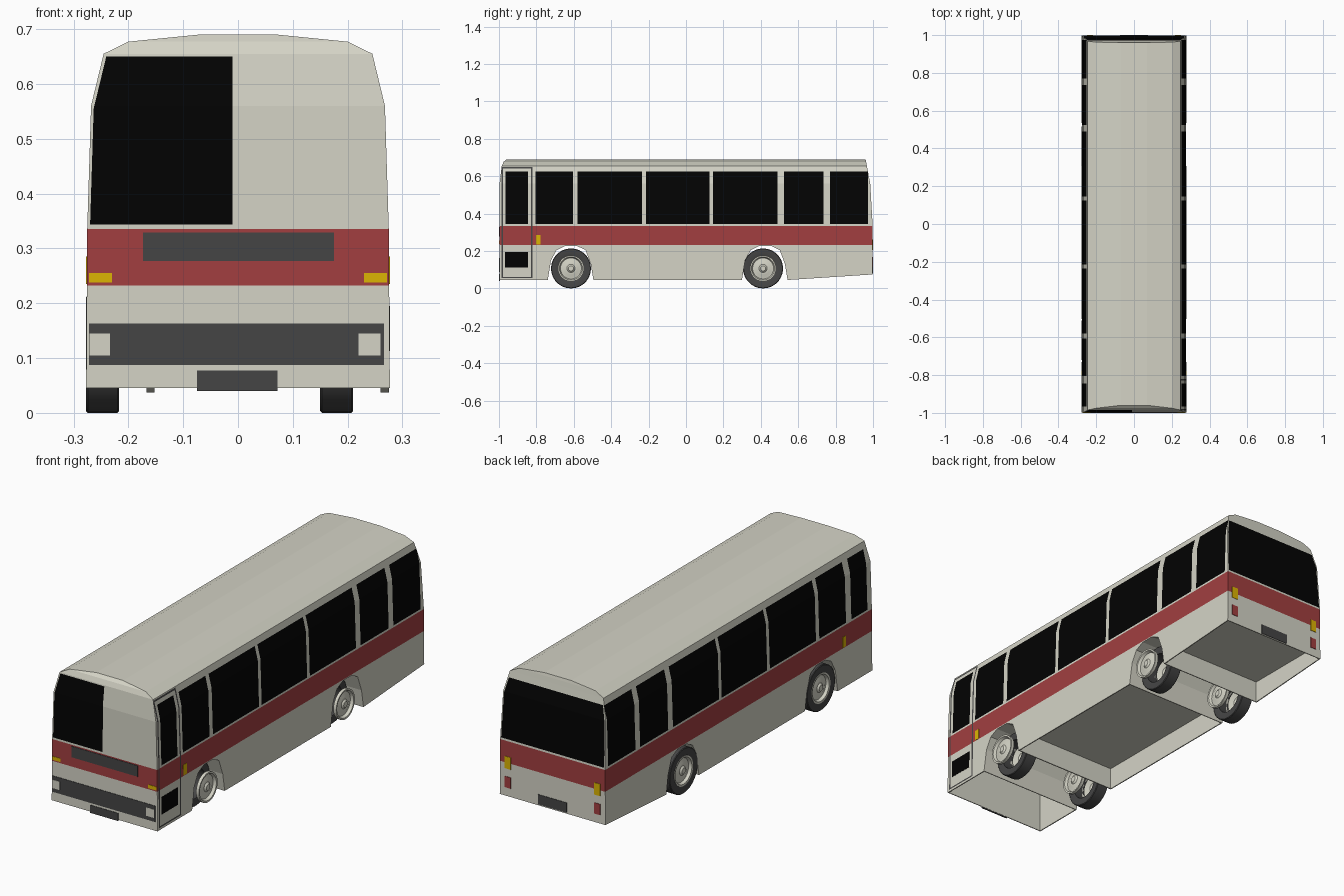
import bpy, bmesh, math
from mathutils import Matrix, Vector

cube = bpy.data.objects.get("Cube")
if cube:
    bpy.data.objects.remove(cube)


def material(name, r, g, b):
    m = bpy.data.materials.new(name)
    m.use_nodes = True
    m.diffuse_color = (r, g, b, 1)
    m.node_tree.nodes["Principled BSDF"].inputs["Base Color"].default_value = (r, g, b, 1)
    return m


PAINT = material("pale_grey_paint", 0.66, 0.655, 0.565)
RED = material("dull_red", 0.36, 0.049, 0.051)
GLASS = material("black_glass", 0.0008, 0.0008, 0.0008)
DARK = material("dark_grey", 0.06, 0.06, 0.06)
AMBER = material("amber", 0.72, 0.46, 0.001)


def make(name, bm, *mats):
    bmesh.ops.recalc_face_normals(bm, faces=bm.faces)
    mesh = bpy.data.meshes.new(name)
    bm.to_mesh(mesh)
    bm.free()
    for m in mats:
        mesh.materials.append(m)
    ob = bpy.data.objects.new(name, mesh)
    bpy.context.collection.objects.link(ob)
    return ob


def box(name, mat, xs, ys, zs):
    size = [b - a for a, b in (xs, ys, zs)]
    mid = [(a + b) / 2 for a, b in (xs, ys, zs)]
    bm = bmesh.new()
    bmesh.ops.create_cube(bm, size=1, matrix=Matrix.Translation(mid) @ Matrix.Diagonal((*size, 1)))
    return make(name, bm, mat)


def prism(name, outline, half_width):
    """Side outline (y, z) extruded across the vehicle."""
    bm = bmesh.new()
    face = bm.faces.new([bm.verts.new((-half_width, y, z)) for y, z in outline])
    out = bmesh.ops.extrude_face_region(bm, geom=[face])
    bmesh.ops.translate(bm, vec=(2 * half_width, 0, 0),
                        verts=[v for v in out["geom"] if isinstance(v, bmesh.types.BMVert)])
    return make(name, bm, PAINT)


# Body shell: half width, height, front y, rear y at each level
LEVELS = [(0.277, 0.045, -0.998, 0.998), (0.275, 0.335, -0.998, 0.998),
          (0.268, 0.56, -0.997, 0.985), (0.245, 0.655, -0.985, 0.967),
          (0.2, 0.677, -0.975, 0.963), (0.07, 0.69, -0.96, 0.96)]
bm = bmesh.new()
rings = [[bm.verts.new(p) for p in ((x, f, z), (x, r, z), (-x, r, z), (-x, f, z))]
         for x, z, f, r in LEVELS]
for low, high in zip(rings, rings[1:]):
    for i in range(4):
        j = (i + 1) % 4
        bm.faces.new((low[i], low[j], high[j], high[i]))
bm.faces.new(rings[0])
bm.faces.new(rings[-1])
bmesh.ops.recalc_face_normals(bm, faces=bm.faces)

# Cut lines for the band, the windows, the screen pillars and the door trim
WINDOWS = [(-0.965, -0.845), (-0.805, -0.605), (-0.58, -0.235), (-0.215, 0.125),
           (0.145, 0.49), (0.525, 0.735), (0.77, 0.974)]
TRIM = [(-0.987, -0.979), (-0.828, -0.82)]
PILLARS = [(0.270, 0.335, 0.031), (0.262, 0.56, 0.242)]  # x, z, inward lean
cuts = [((0, 0, z), (0, 0, 1)) for z in (0.055, 0.062, 0.232, 0.335, 0.344, 0.625, 0.642, 0.65)]
cuts += [((0, y, 0), (0, 1, 0)) for pair in WINDOWS + TRIM for y in pair]
cuts += [((s * x, 0, z), (s, 0, lean)) for x, z, lean in PILLARS for s in (1, -1)]
cuts.append(((-0.01, 0, 0), (1, 0, 0)))
for point, normal in cuts:
    bmesh.ops.bisect_plane(bm, geom=bm.verts[:] + bm.edges[:] + bm.faces[:],
                           plane_co=point, plane_no=normal, dist=1e-5)


def within(v, spans):
    return any(a < v < b for a, b in spans)


def paint_index(face):
    c, n = face.calc_center_median(), face.normal
    if n.x > 0.7 and 0.055 < c.z < 0.65:
        bars = within(c.y, TRIM)
        rails = within(c.y, [(-0.987, -0.82)]) and (c.z < 0.062 or c.z > 0.642)
        if bars or rails:
            return 3
    if 0.232 < c.z < 0.335:
        return 1
    inside = all(abs(c.x) < x - lean * (c.z - z) for x, z, lean in PILLARS)
    side = abs(n.x) > 0.7 and 0.344 < c.z < 0.625 and within(c.y, WINDOWS)
    rear = n.y > 0.7 and 0.344 < c.z < 0.625 and inside
    screen = n.y < -0.7 and c.x < -0.01 and 0.344 < c.z < 0.65 and inside
    return 2 if side or rear or screen else 0


for f in bm.faces:
    f.material_index = paint_index(f)
body = make("body", bm, PAINT, RED, GLASS, DARK)

# Wheel tunnels, rear ramp and open underside
ARCH = [(-0.122, 0.0), (-0.122, 0.045), (-0.105, 0.15), (-0.075, 0.205), (-0.03, 0.227),
        (0.035, 0.227), (0.08, 0.205), (0.108, 0.13), (0.122, 0.045), (0.122, 0.0)]


def recess(front, back, top):
    return prism("underside_cutter", [(front, -0.1), (back, -0.1), (back, top), (front, top)], 0.272)


cutters = [prism("arch_cutter", [(y + c, z) for y, z in ARCH], 0.4) for c in (-0.617, 0.421)]
cutters.append(prism("ramp_cutter", [(0.5, 0.0), (1.2, 0.0), (1.2, 0.088), (0.54, 0.045)], 0.4))
cutters += [recess(-0.994, -0.743, 0.27), recess(-0.49, 0.295, 0.15), recess(0.547, 0.994, 0.15)]
for cutter in cutters:
    cutter.hide_render = True
    mod = body.modifiers.new("cut", 'BOOLEAN')
    mod.operation, mod.solver, mod.object = 'DIFFERENCE', 'EXACT', cutter
bpy.context.view_layer.update()
carved = bpy.data.meshes.new_from_object(body.evaluated_get(bpy.context.evaluated_depsgraph_get()))
body.modifiers.clear()
body.data = carved
for cutter in cutters:
    bpy.data.objects.remove(cutter)

# Front fittings
FRONT = (-1.0, -0.995)
box("front_grille", DARK, (-0.173, 0.175), FRONT, (0.277, 0.329))
box("front_bumper", DARK, (-0.272, 0.266), FRONT, (0.087, 0.163))
box("front_plate", DARK, (-0.075, 0.072), FRONT, (0.04, 0.077))
for side, a, b in (("right", -0.272, -0.233), ("left", 0.22, 0.26)):
    box(side + "_headlamp", PAINT, (a, b), (-1.001, -0.996), (0.105, 0.145))

# Rear fittings, indicators and side markers
REAR = (0.994, 1.0)
box("rear_plate", DARK, (-0.075, 0.075), REAR, (0.08, 0.127))
for side, s in (("left", 1), ("right", -1)):
    def span(a, b):
        return tuple(sorted((s * a, s * b)))
    box(side + "_front_indicator", AMBER, span(0.23, 0.272), FRONT, (0.238, 0.255))
    box(side + "_rear_indicator", AMBER, span(0.218, 0.25), REAR, (0.205, 0.262))
    box(side + "_tail_lamp", RED, span(0.218, 0.25), REAR, (0.115, 0.167))
    box(side + "_side_marker", AMBER, span(0.272, 0.2768), (-0.803, -0.778), (0.235, 0.285))

# Lower door window
box("door_lower_window", GLASS, (0.272, 0.2775), (-0.967, -0.845), (0.113, 0.195))


def lathe(name, mat, profile, centre):
    """Profile of (x offset, radius) spun round the axle."""
    bm = bmesh.new()
    verts = [bm.verts.new((x, 0, r)) for x, r in profile]
    edges = [bm.edges.new(p) for p in zip(verts, verts[1:])]
    bmesh.ops.spin(bm, geom=verts + edges, cent=(0, 0, 0), axis=(1, 0, 0),
                   angle=2 * math.pi, steps=28, use_duplicate=False)
    bmesh.ops.remove_doubles(bm, verts=bm.verts, dist=1e-5)
    bmesh.ops.translate(bm, verts=bm.verts, vec=Vector(centre))
    ob = make(name, bm, mat)
    ob.data.shade_smooth()
    ob.data.set_sharp_from_angle(angle=math.radians(30))


# Wheels: each has a rim in the tyre's right face and a separate disc to its left
TYRE = [(-0.028, 0.07), (-0.03, 0.076), (-0.03, 0.104), (-0.027, 0.107),
        (0.027, 0.107), (0.03, 0.104), (0.03, 0.076), (0.028, 0.07), (-0.028, 0.07)]
DISH = [(0.0, 0.0), (0.0, 0.014), (-0.007, 0.022), (-0.007, 0.034),
        (-0.014, 0.05), (-0.014, 0.056), (-0.001, 0.062), (0.0, 0.07), (-0.015, 0.07)]
for side, x in (("left", 0.18), ("right", -0.247)):
    for end, y in (("front", -0.615), ("rear", 0.412)):
        lathe(f"{end}_{side}_tyre", DARK, TYRE, (x, y, 0.107))
        lathe(f"{end}_{side}_rim", PAINT, [(-d, r) for d, r in DISH], (x - 0.03, y, 0.107))
        lathe(f"{end}_{side}_disc", PAINT, DISH, (x + 0.095, y, 0.107))
